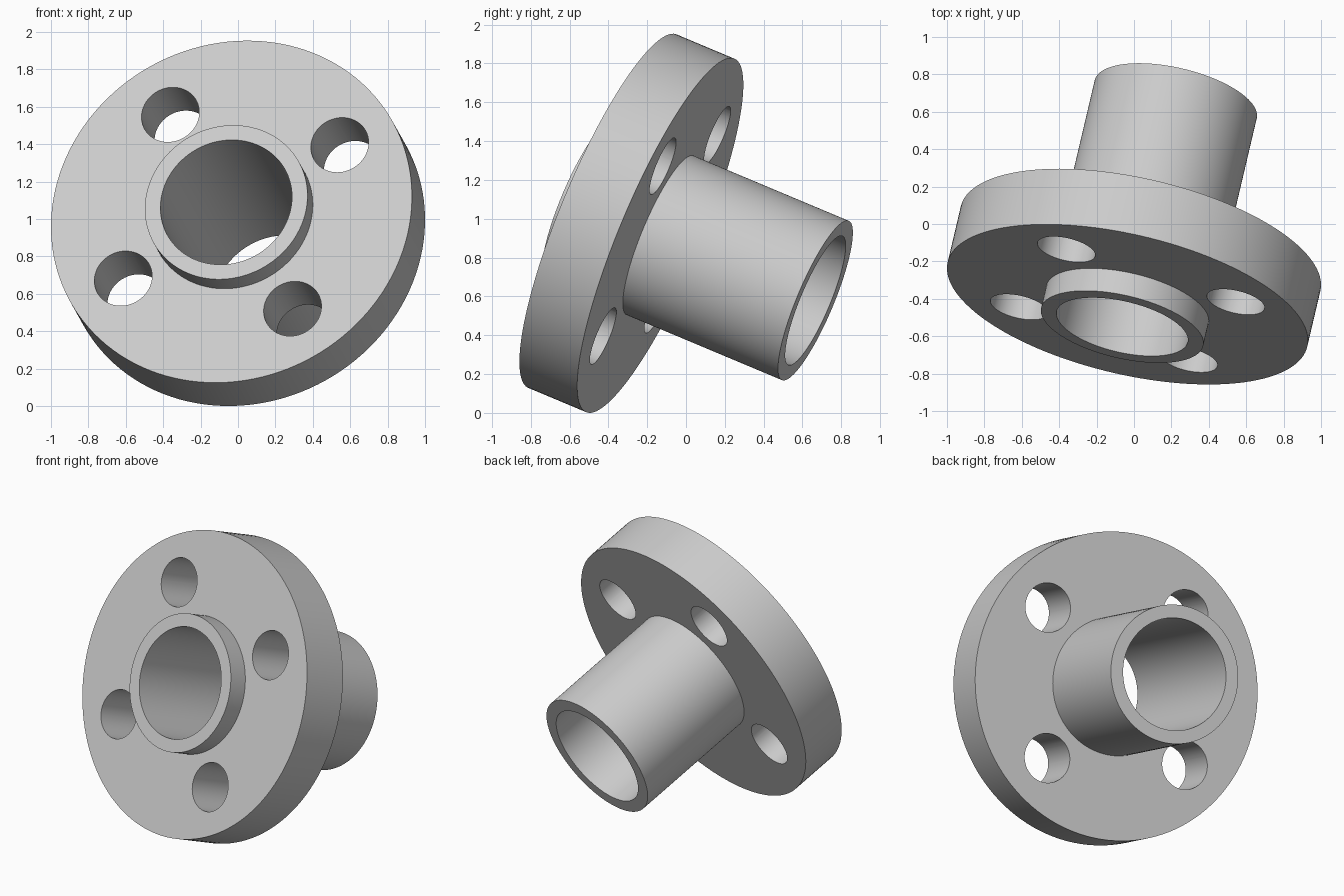
import bpy
import bmesh
from math import cos, sin, tau
from mathutils import Matrix, Vector

cube = bpy.data.objects.get("Cube")
if cube:
    bpy.data.objects.remove(cube, do_unlink=True)

# One plain grey
grey = bpy.data.materials.new("light_grey")
grey.use_nodes = True
colour = (0.6, 0.6, 0.6, 1)
grey.diffuse_color = colour
grey.node_tree.nodes["Principled BSDF"].inputs["Base Color"].default_value = colour

# Tilted frame: local z runs along the bore from the flange front to the pipe end
axis = Vector((0.212, 0.901, -0.378)).normalized()
side = Vector((0.58, 0.0135, 0.3575))
side = (side - axis * side.dot(axis)).normalized()
up = axis.cross(side)
frame = Matrix((side, up, axis)).transposed().to_4x4()
frame.translation = (-0.035, -0.43, 1.039)

FLANGE_R, FLANGE_T = 0.9875, 0.33
PIPE_R, BORE_R = 0.445, 0.36
BOSS_FRONT, PIPE_END = -0.133, 1.217
HOLE_R, HOLE_CIRCLE = 0.158, 0.68


def lathe(name, profile, segments):
    """Spin a closed (radius, height) loop into a ring-shaped solid."""
    bm = bmesh.new()
    rings = []
    for i in range(segments):
        a = tau * i / segments
        rings.append([bm.verts.new((r * cos(a), r * sin(a), z)) for r, z in profile])
    for i, ring in enumerate(rings):
        following = rings[(i + 1) % segments]
        for j in range(len(profile)):
            k = (j + 1) % len(profile)
            bm.faces.new((ring[j], following[j], following[k], ring[k]))
    bmesh.ops.recalc_face_normals(bm, faces=bm.faces[:])
    return link(name, bm)


def link(name, bm):
    mesh = bpy.data.meshes.new(name)
    bm.to_mesh(mesh)
    bm.free()
    mesh.materials.append(grey)
    obj = bpy.data.objects.new(name, mesh)
    bpy.context.collection.objects.link(obj)
    return obj


# Flange, front boss and rear pipe as one turned body
body = lathe("flanged_pipe", [
    (BORE_R, BOSS_FRONT), (PIPE_R, BOSS_FRONT), (PIPE_R, 0),
    (FLANGE_R, 0), (FLANGE_R, FLANGE_T), (PIPE_R, FLANGE_T),
    (PIPE_R, PIPE_END), (BORE_R, PIPE_END)], 128)

# Four bolt holes
bm = bmesh.new()
for i in range(4):
    a = tau * i / 4
    place = Matrix.Translation((HOLE_CIRCLE * cos(a), HOLE_CIRCLE * sin(a), FLANGE_T / 2))
    bmesh.ops.create_cone(bm, cap_ends=True, segments=64, radius1=HOLE_R,
                          radius2=HOLE_R, depth=FLANGE_T * 2, matrix=place)
cutter = link("bolt_hole_cutter", bm)
cutter.hide_render = True

drill = body.modifiers.new("bolt_holes", "BOOLEAN")
drill.operation = "DIFFERENCE"
drill.solver = "EXACT"
drill.object = cutter
bpy.ops.object.select_all(action="DESELECT")
bpy.context.view_layer.objects.active = body
body.select_set(True)
bpy.ops.object.modifier_apply(modifier=drill.name)
bpy.data.objects.remove(cutter, do_unlink=True)

# Smooth round walls, crisp rims, then tilt into place
bpy.ops.object.shade_smooth_by_angle(angle=0.6)
body.matrix_world = frame
